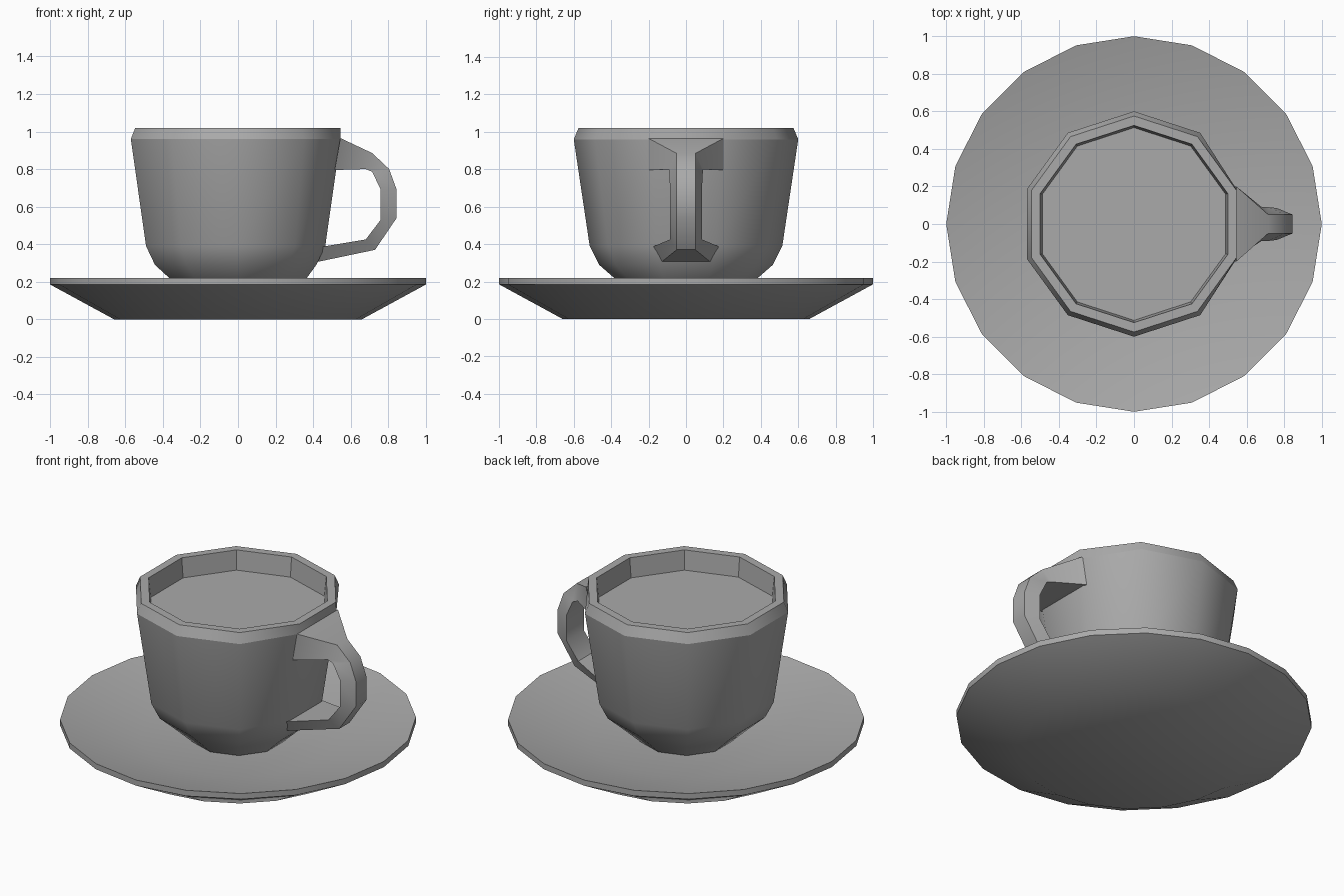
import bpy, bmesh, math

cube = bpy.data.objects.get("Cube")
if cube:
    bpy.data.objects.remove(cube, do_unlink=True)

GREY = (0.4, 0.4, 0.4, 1)
mat = bpy.data.materials.new("plain grey")
mat.use_nodes = True
mat.diffuse_color = GREY
mat.node_tree.nodes["Principled BSDF"].inputs["Base Color"].default_value = GREY


def finish(name, bm):
    bmesh.ops.recalc_face_normals(bm, faces=bm.faces)
    mesh = bpy.data.meshes.new(name)
    bm.to_mesh(mesh)
    bm.free()
    mesh.materials.append(mat)
    obj = bpy.data.objects.new(name, mesh)
    bpy.context.collection.objects.link(obj)
    return obj


def lathe(name, profile, sides, sharp=(), flat=(), adjust=None):
    """Turn (radius, z) points about z, capping both ends.
    sharp: profile rings with hard edges; flat: bands shaded flat."""
    bm = bmesh.new()
    rings = []
    for r, z in profile:
        ring = []
        for i in range(sides):
            a = math.pi / 2 + math.tau * i / sides
            ring.append(bm.verts.new((r * math.cos(a), r * math.sin(a), z)))
        rings.append(ring)
    for k, (lo, hi) in enumerate(zip(rings, rings[1:])):
        for i in range(sides):
            j = (i + 1) % sides
            face = bm.faces.new((lo[i], lo[j], hi[j], hi[i]))
            face.smooth = k not in flat
    for ring in (rings[0], rings[-1]):
        bm.faces.new(ring).smooth = True
    for k in sharp:
        for i in range(sides):
            bm.edges.get((rings[k][i], rings[k][(i + 1) % sides])).smooth = False
    if adjust:
        for v in bm.verts:
            adjust(v)
    return finish(name, bm)


# Saucer: shallow dish with a thin upright rim
lathe("saucer",
      [(0.66, 0), (1, 0.185), (1, 0.22), (0.55, 0.11)],
      20, sharp=(1, 2))


# Cup: ten-sided, with the side under the handle set in slightly
def set_in_handle_side(v):
    if v.co.x > 0.4 and abs(v.co.y) < 0.22 and 0.25 < v.co.z < 0.98 and v.co.x > 0.9 * abs(v.co.length_squared - v.co.z ** 2) ** 0.5:
        if v.co.z > 0.93 or v.co.z < 0.85:
            v.co.x -= 0.025


lathe("cup",
      [(0.27, 0.115), (0.385, 0.22), (0.465, 0.29), (0.515, 0.39), (0.6, 0.96),
       (0.575, 1.02), (0.525, 1.02), (0.513, 0.9)],
      10, sharp=(0, 4, 5, 6, 7), flat=(5, 6), adjust=set_in_handle_side)

# Handle: tapered sections, (x, z, half width) on the outer and inner edge
sections = [
    ((0.545, 0.965, 0.2), (0.515, 0.795, 0.2)),
    ((0.715, 0.885, 0.05), (0.68, 0.8, 0.09)),
    ((0.805, 0.8, 0.05), (0.715, 0.785, 0.09)),
    ((0.845, 0.69, 0.05), (0.76, 0.69, 0.085)),
    ((0.845, 0.54, 0.05), (0.76, 0.53, 0.085)),
    ((0.73, 0.37, 0.05), (0.68, 0.425, 0.085)),
    ((0.42, 0.305, 0.13), (0.44, 0.385, 0.18)),
]
bm = bmesh.new()
loops = []
for (ox, oz, ow), (ix, iz, iw) in sections:
    corners = ((ox, -ow, oz), (ox, ow, oz), (ix, iw, iz), (ix, -iw, iz))
    loops.append([bm.verts.new(c) for c in corners])
for a, b in zip(loops, loops[1:]):
    for i in range(4):
        j = (i + 1) % 4
        bm.faces.new((a[i], a[j], b[j], b[i]))
bm.faces.new(loops[0])
bm.faces.new(loops[-1])
handle = finish("handle", bm)
bpy.ops.object.select_all(action="DESELECT")
handle.select_set(True)
bpy.context.view_layer.objects.active = handle
bpy.ops.object.shade_smooth_by_angle(angle=math.radians(40))
